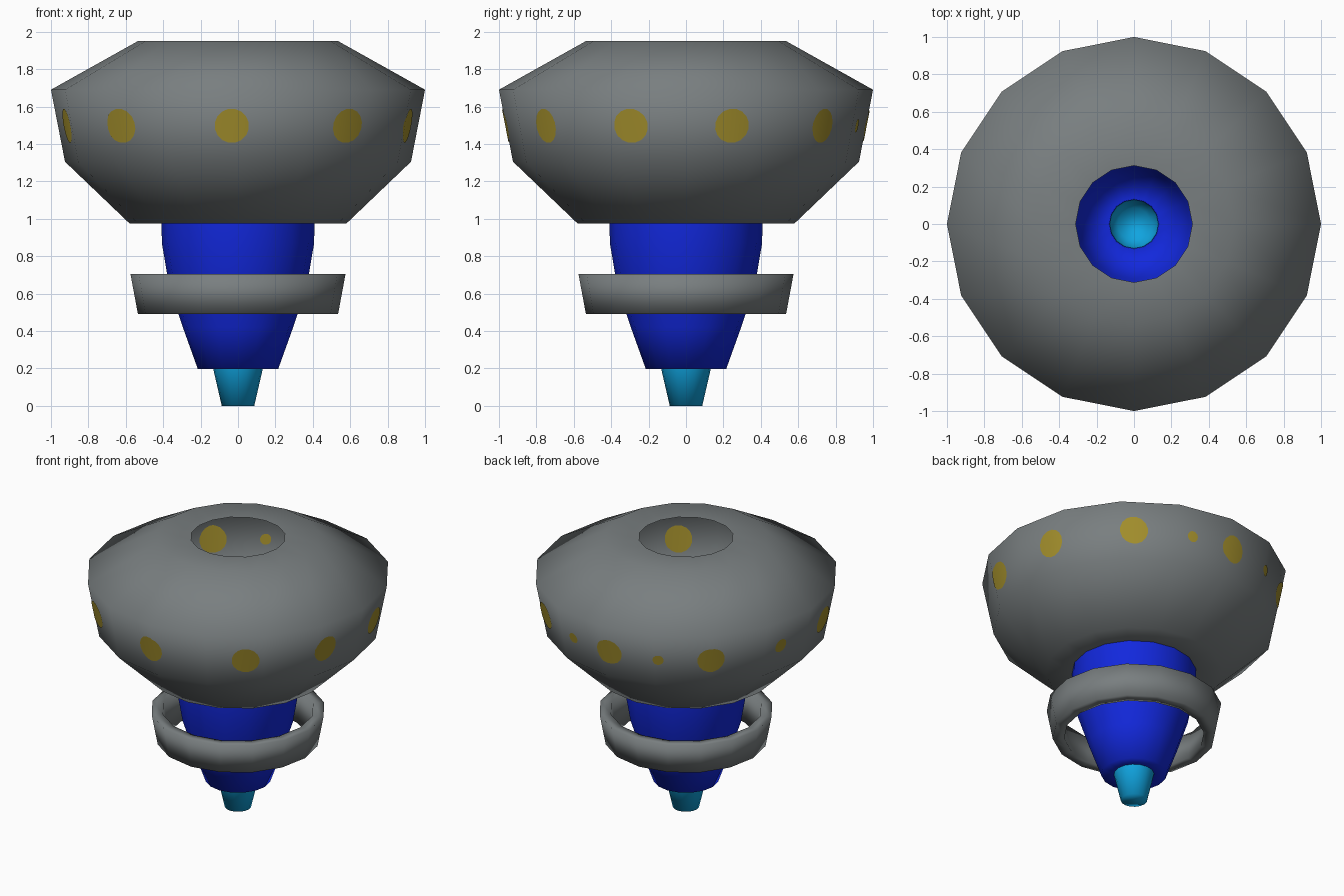
import bpy, bmesh, math
from mathutils import Vector

if "Cube" in bpy.data.objects:
    bpy.data.objects.remove(bpy.data.objects["Cube"])

SIDES = 16


def material(name, rgb):
    m = bpy.data.materials.new(name)
    m.diffuse_color = (*rgb, 1)
    m.use_nodes = True
    m.node_tree.nodes["Principled BSDF"].inputs["Base Color"].default_value = m.diffuse_color
    return m


GREY = material("hull grey", (0.19, 0.21, 0.215))
BLUE = material("deep blue", (0.006, 0.021, 0.72))
CYAN = material("bright cyan", (0.005, 0.37, 0.74))
YELLOW = material("dull yellow", (0.36, 0.27, 0.025))


def lathe_bmesh(profile, closed=False, cap_bottom=False):
    """Revolve (radius, z) points, listed bottom to top, around z."""
    bm = bmesh.new()
    rings = []
    for r, z in profile:
        rings.append([bm.verts.new((r * math.cos(2 * math.pi * i / SIDES),
                                    r * math.sin(2 * math.pi * i / SIDES), z))
                      for i in range(SIDES)])
    pairs = list(zip(rings, rings[1:]))
    if closed:
        pairs.append((rings[-1], rings[0]))
    for a, b in pairs:
        for i in range(SIDES):
            j = (i + 1) % SIDES
            bm.faces.new((a[i], a[j], b[j], b[i]))
    if cap_bottom:
        bm.faces.new(rings[0][::-1])
    for f in bm.faces:
        f.smooth = True
    return bm


def finish(bm, name, mat):
    me = bpy.data.meshes.new(name)
    bm.to_mesh(me)
    bm.free()
    me.materials.append(mat)
    ob = bpy.data.objects.new(name, me)
    bpy.context.collection.objects.link(ob)
    return ob


# Wide open shell with a hole in the top
band = [(0.925, 1.305), (1.0, 1.69)]
finish(lathe_bmesh([(0.405, 0.975), (0.58, 0.975)] + band + [(0.535, 1.95), (0.312, 1.95)]),
       "upper_shell", GREY)

# Tapered blue cup below it, open at the top
finish(lathe_bmesh([(0.13, 0.197), (0.215, 0.197), (0.295, 0.42), (0.37, 0.65),
                    (0.407, 0.87), (0.409, 0.985)]), "core_cup", BLUE)

# Floating ring round the cup
finish(lathe_bmesh([(0.46, 0.49), (0.535, 0.49), (0.575, 0.705), (0.50, 0.705)], closed=True),
       "floating_ring", GREY)

# Nozzle at the bottom, open at the top
finish(lathe_bmesh([(0.087, 0.0), (0.133, 0.2)], cap_bottom=True), "nozzle", CYAN)

# Round light spots: clipped pieces of the shell's side band, inside and outside
spots = [(a, 0.09) for a in (-131, -92, -52, -18, 15, 50, 93, 135, 196)]
spots += [(74, 0.036), (114, 0.036), (166, 0.048)]
verts, faces, normals = [], [], []
for angle, radius in spots:
    a = math.radians(angle)
    out = Vector((math.cos(a), math.sin(a), 0))
    side = Vector((-out.y, out.x, 0))
    centre = Vector((0, 0, 1.497))
    bm = lathe_bmesh(band)
    cuts = [(Vector((0, 0, 0)), -out)]
    for k in range(16):
        p = 2 * math.pi * k / 16
        n = side * math.cos(p) + Vector((0, 0, math.sin(p)))
        cuts.append((centre + n * radius, n))
    for co, no in cuts:
        bmesh.ops.bisect_plane(bm, geom=bm.verts[:] + bm.edges[:] + bm.faces[:], dist=1e-5,
                               plane_co=co, plane_no=no, clear_outer=True)
    bm.verts.index_update()
    for scale, sign in ((1.004, 1), (0.996, -1)):
        base = len(verts)
        for v in bm.verts:
            verts.append((v.co.x * scale, v.co.y * scale, v.co.z))
            normals.append(Vector((v.co.x, v.co.y, -0.15)).normalized() * sign)
        for f in bm.faces:
            faces.append([base + v.index for v in f.verts][::sign])
    bm.free()
me = bpy.data.meshes.new("light_spots")
me.from_pydata(verts, [], faces)
me.update()
me.shade_smooth()
me.normals_split_custom_set_from_vertices(normals)
me.materials.append(YELLOW)
bpy.context.collection.objects.link(bpy.data.objects.new("light_spots", me))
